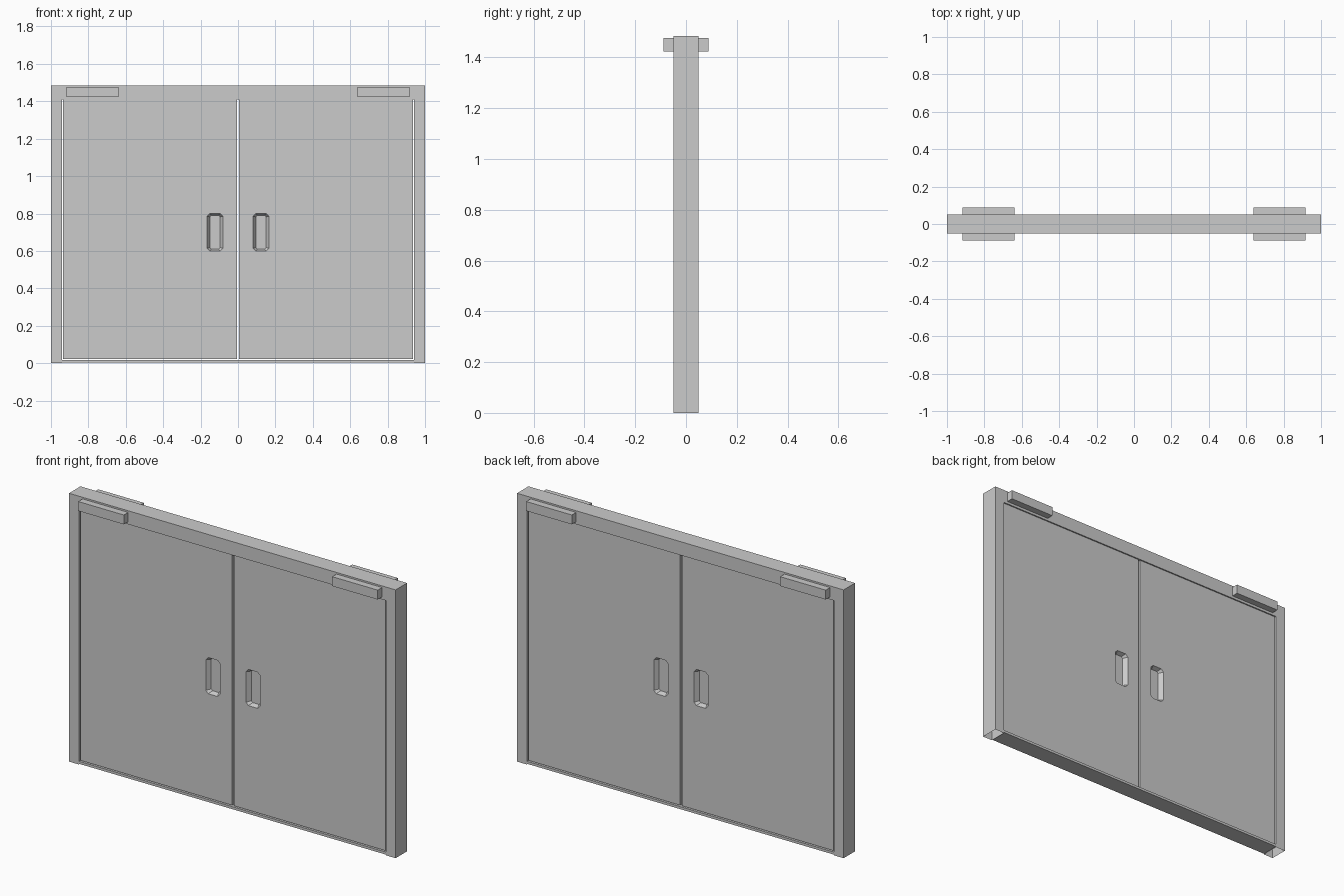
import bpy, bmesh

if "Cube" in bpy.data.objects:
    bpy.data.objects.remove(bpy.data.objects["Cube"])

DOOR_Y = 0.044   # half thickness of a door leaf
FRAME_Y = 0.05   # half thickness of the frame


def finish(name, bm):
    bmesh.ops.recalc_face_normals(bm, faces=bm.faces[:])
    mesh = bpy.data.meshes.new(name)
    bm.to_mesh(mesh)
    bm.free()
    ob = bpy.data.objects.new(name, mesh)
    bpy.context.collection.objects.link(ob)
    return ob


def box(name, x0, x1, y0, y1, z0, z1):
    bm = bmesh.new()
    bmesh.ops.create_cube(bm, size=1)
    for v in bm.verts:
        v.co.x = x1 if v.co.x > 0 else x0
        v.co.y = y1 if v.co.y > 0 else y0
        v.co.z = z1 if v.co.z > 0 else z0
    return finish(name, bm)


def ring(bm, x, y, z, hx, hz, c):
    # chamfered rectangle in the xz plane
    pts = [(hx, hz - c), (hx - c, hz), (c - hx, hz), (-hx, hz - c),
           (-hx, c - hz), (c - hx, -hz), (hx - c, -hz), (hx, c - hz)]
    return [bm.verts.new((x + a, y, z + b)) for a, b in pts]


def pocket_cutter(x, side):
    # straight outside the door, tapering to the pocket floor
    bm = bmesh.new()
    rings = [ring(bm, x, side * (DOOR_Y + 0.02), 0.70, 0.043, 0.10, 0.015),
             ring(bm, x, side * DOOR_Y, 0.70, 0.043, 0.10, 0.015),
             ring(bm, x, side * (DOOR_Y - 0.024), 0.70, 0.027, 0.09, 0.008)]
    for a, b in zip(rings, rings[1:]):
        for i in range(8):
            j = (i + 1) % 8
            bm.faces.new((a[i], a[j], b[j], b[i]))
    bm.faces.new(rings[0])
    bm.faces.new(rings[-1])
    return finish("pocket_cutter", bm)


# Frame: posts and header as one arch profile, open underneath
bm = bmesh.new()
arch = [(-1, 0), (-1, 1.485), (1, 1.485), (1, 0),
        (0.94, 0), (0.94, 1.41), (-0.94, 1.41), (-0.94, 0)]
front = [bm.verts.new((x, -FRAME_Y, z)) for x, z in arch]
back = [bm.verts.new((x, FRAME_Y, z)) for x, z in arch]
bm.faces.new(front)
bm.faces.new(back[::-1])
for i in range(8):
    if i not in (3, 7):
        j = (i + 1) % 8
        bm.faces.new((front[i], front[j], back[j], back[i]))
finish("door_frame", bm)

# Sill under the doors
box("sill", -0.94, 0.94, -FRAME_Y, FRAME_Y, 0.004, 0.018)

# Door leaves with a handle pocket on each side
for label, s in (("left", -1), ("right", 1)):
    x0, x1 = sorted((s * 0.005, s * 0.935))
    door = box(label + "_door", x0, x1, -DOOR_Y, DOOR_Y, 0.022, 1.409)
    for side in (-1, 1):
        cutter = pocket_cutter(s * 0.123, side)
        cutter.hide_render = True
        mod = door.modifiers.new("pocket", 'BOOLEAN')
        mod.operation = 'DIFFERENCE'
        mod.solver = 'EXACT'
        mod.object = cutter
        bpy.context.view_layer.objects.active = door
        bpy.ops.object.modifier_apply(modifier=mod.name)
        bpy.data.objects.remove(cutter)

    # Door closers on the header, front and back
    cx0, cx1 = sorted((s * 0.638, s * 0.917))
    for face, side in (("front", -1), ("back", 1)):
        y0, y1 = sorted((side * FRAME_Y, side * 0.088))
        box(f"{label}_{face}_closer", cx0, cx1, y0, y1, 1.424, 1.476)
